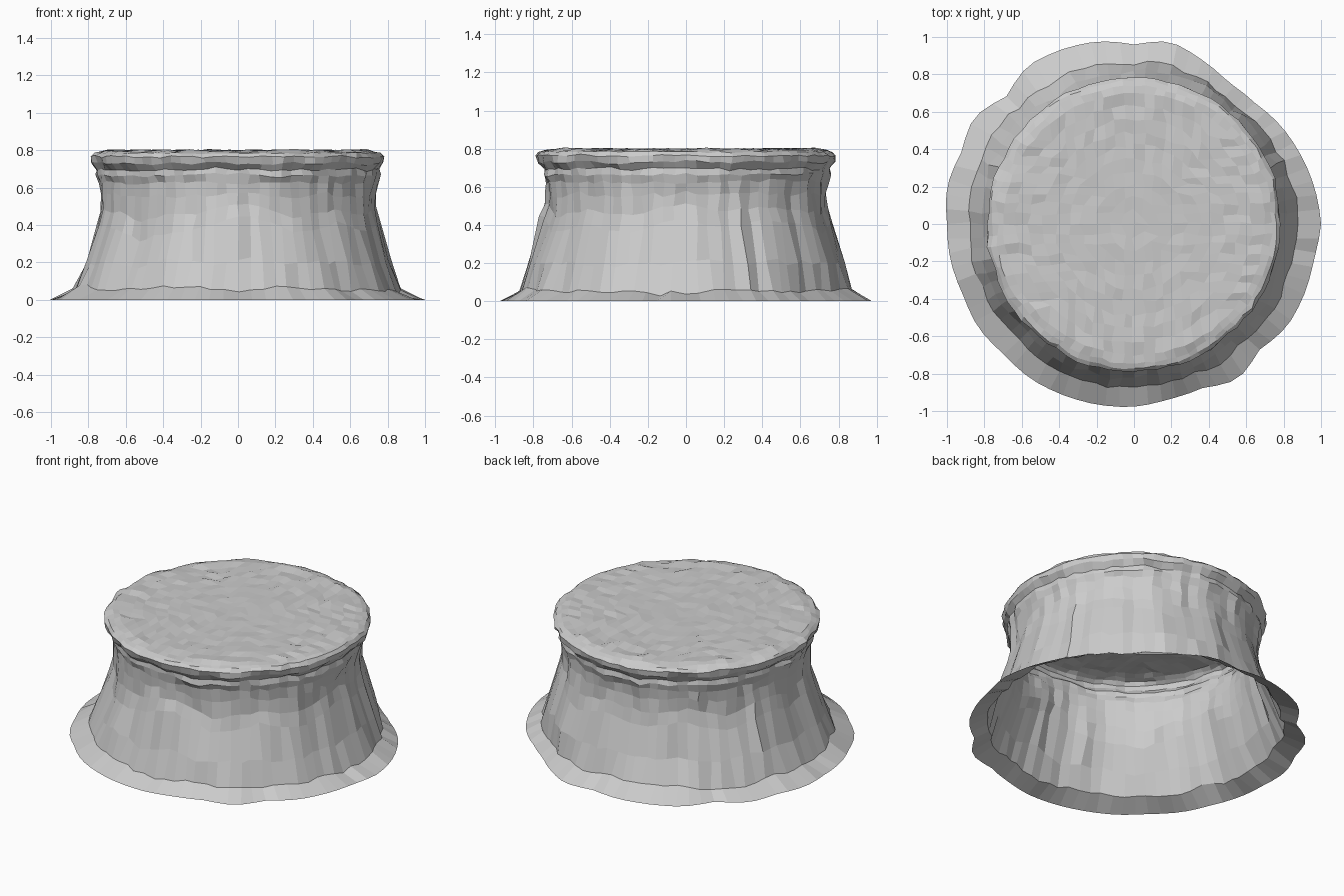
import bpy, bmesh, math, random
from mathutils import Vector, noise

random.seed(4)
if "Cube" in bpy.data.objects:
    bpy.data.objects.remove(bpy.data.objects["Cube"], do_unlink=True)

stone = bpy.data.materials.new("grey_stone")
stone.use_nodes = True
GREY = (0.6, 0.6, 0.6, 1)
stone.diffuse_color = GREY
stone.node_tree.nodes["Principled BSDF"].inputs["Base Color"].default_value = GREY

CELLS = 20
SEGS = CELLS * 4

# Radius of the ragged foot at equal angles, counterclockwise from +x
FOOT = [1.0, .985, .965, .945, .915, .91, .95, .995, .96, .995, 1.01, 1.02,
        .965, 1.03, 1.0, 1.02, 1.0, 1.0, .99, 1.0, .985, .995, .99, .985,
        .977, .955, .95, 1.0, .95, .985, .985, .98]

# Height of the jagged ledge at the same angles
LEDGE = [.43, .38, .4, .42, .41, .4, .36, .41, .42, .37, .4, .43, .38, .36,
         .41, .42, .38, .41, .38, .38, .31, .35, .36, .4, .45, .43, .36, .37,
         .42, .37, .36, .41]

# Wall rings: radius, height, radius roughness, height roughness, ledge influence
WALL = [(.872, .055, .025, .025, 0), (.82, .2, .028, .03, .3),
        (.76, .385, .02, .012, 1), (.737, .47, .018, .02, .7),
        (.733, .56, .018, .025, .2), (.738, .625, .018, .018, 0),
        (.752, .665, .016, .016, 0), (.75, .695, .016, .014, 0),
        (.778, .73, .016, .014, 0), (.786, .765, .016, .01, 0),
        (.768, .782, .016, .008, 0), (.74, .792, .016, .007, 0)]
CAP_RADIUS, TOP = .7, .797


def rough(a, freq, seed):
    """Smooth random value that wraps around the circle."""
    p = Vector((math.cos(a) * freq, math.sin(a) * freq, seed * 7.3))
    return max(-1, min(1, noise.noise(p) * 1.7))


def sample(values, i):
    """Read a table of equally spaced values at one wall segment."""
    t = i * len(values) / SEGS
    k = int(t)
    return values[k] + (values[(k + 1) % len(values)] - values[k]) * (t - k)


def disc_point(u, v):
    """Map a square grid point to a disc so the rim is evenly spaced."""
    if u == 0 and v == 0:
        return 0, 0
    if abs(u) >= abs(v):
        r, a = u, math.pi / 4 * v / u
    else:
        r, a = v, math.pi / 2 - math.pi / 4 * u / v
    return r * math.cos(a), r * math.sin(a)


def spread(size):
    return random.uniform(-size, size)


bm = bmesh.new()
angles = [math.tau * i / SEGS for i in range(SEGS)]

# Flared foot and fluted wall, open underneath
rings = [[bm.verts.new((sample(FOOT, i) * math.cos(a), sample(FOOT, i) * math.sin(a), 0))
          for i, a in enumerate(angles)]]
for n, (r, z, dr, dz, follow) in enumerate(WALL):
    ring = []
    for i, a in enumerate(angles):
        flute = .45 * rough(a, 4, 1 + n * .03) + .55 * rough(a, 10, 3 + n * .03)
        rr = r + dr * flute + spread(.006)
        if n == 0:
            rr += .5 * (sample(FOOT, i) - .98)
        jag = .5 * rough(a, 3.5, 5 + n * .08) + .5 * rough(a, 10, n)
        zz = z + dz * jag + follow * (sample(LEDGE, i) - .385) + spread(dz * .3)
        turn = a + spread(.012)
        ring.append(bm.verts.new((rr * math.cos(turn), rr * math.sin(turn), zz)))
    rings.append(ring)

# Chipped cap made of a grid bent into a disc
grid = []
for j in range(CELLS + 1):
    row = []
    for i in range(CELLS + 1):
        x, y = disc_point(2 * i / CELLS - 1, 2 * j / CELLS - 1)
        edge = i in (0, CELLS) or j in (0, CELLS)
        jitter = .006 if edge else .012
        chip = .004 + .005 * math.hypot(x, y) ** 2
        row.append(bm.verts.new((x * CAP_RADIUS + spread(jitter),
                                 y * CAP_RADIUS + spread(jitter),
                                 TOP + spread(chip))))
    grid.append(row)
for j in range(CELLS):
    for i in range(CELLS):
        bm.faces.new((grid[j][i], grid[j][i + 1], grid[j + 1][i + 1], grid[j + 1][i]))

# Rim of the cap in the same angular order as the wall rings
rim = [v for v in bm.verts if v.is_boundary and v.link_faces]
rim.sort(key=lambda v: (math.atan2(v.co.y, v.co.x) + .03) % math.tau)
rings.append(rim)

for low, high in zip(rings, rings[1:]):
    for i in range(SEGS):
        k = (i + 1) % SEGS
        bm.faces.new((low[i], low[k], high[k], high[i]))

mesh = bpy.data.meshes.new("rock_pedestal")
bm.to_mesh(mesh)
bm.free()
mesh.materials.append(stone)
pedestal = bpy.data.objects.new("rock_pedestal", mesh)
bpy.context.collection.objects.link(pedestal)
